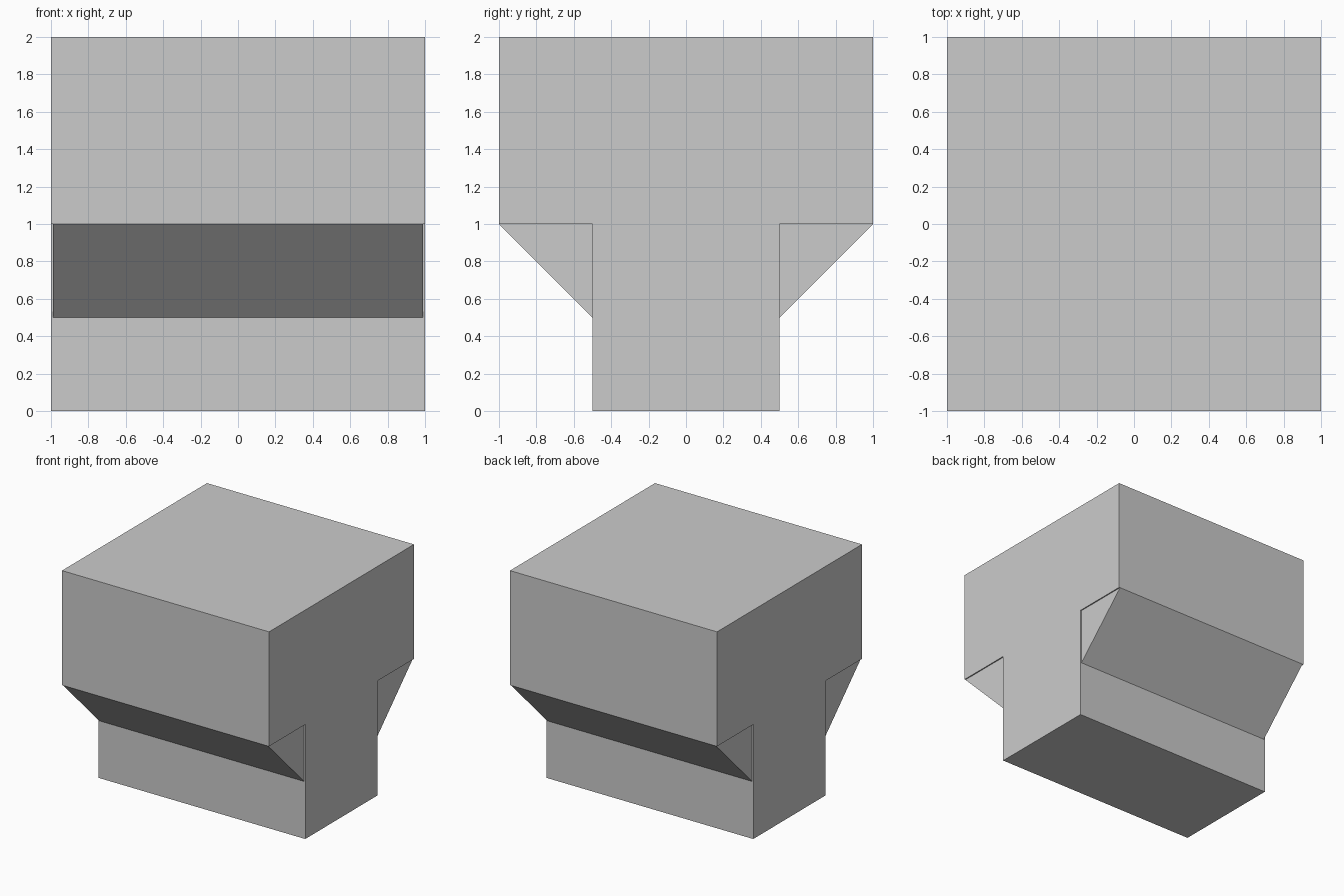
import bpy, bmesh

if "Cube" in bpy.data.objects:
    bpy.data.objects.remove(bpy.data.objects["Cube"])


def extrude_profile(name, profile, half_width):
    """Extrude a (y, z) outline along x, centred on x = 0."""
    bm = bmesh.new()
    face = bm.faces.new([bm.verts.new((-half_width, y, z)) for y, z in profile])
    new = bmesh.ops.extrude_face_region(bm, geom=[face])["geom"]
    verts = [v for v in new if isinstance(v, bmesh.types.BMVert)]
    bmesh.ops.translate(bm, verts=verts, vec=(2 * half_width, 0, 0))
    bmesh.ops.recalc_face_normals(bm, faces=bm.faces[:])
    mesh = bpy.data.meshes.new(name)
    bm.to_mesh(mesh)
    bm.free()
    obj = bpy.data.objects.new(name, mesh)
    bpy.context.collection.objects.link(obj)
    return obj


# T-shaped body: wide block on a narrower stem
right_half = [(0.5, 0), (0.5, 1), (1, 1), (1, 2)]
left_half = [(-y, z) for y, z in reversed(right_half)]
extrude_profile("body", right_half + left_half, 1.0)

# Sloped braces under the overhangs, slightly inset at the ends
for name, side in (("front_brace", -1), ("back_brace", 1)):
    extrude_profile(name, [(side * 0.5, 0.5), (side * 1.0, 1.0), (side * 0.5, 1.0)], 0.99)
